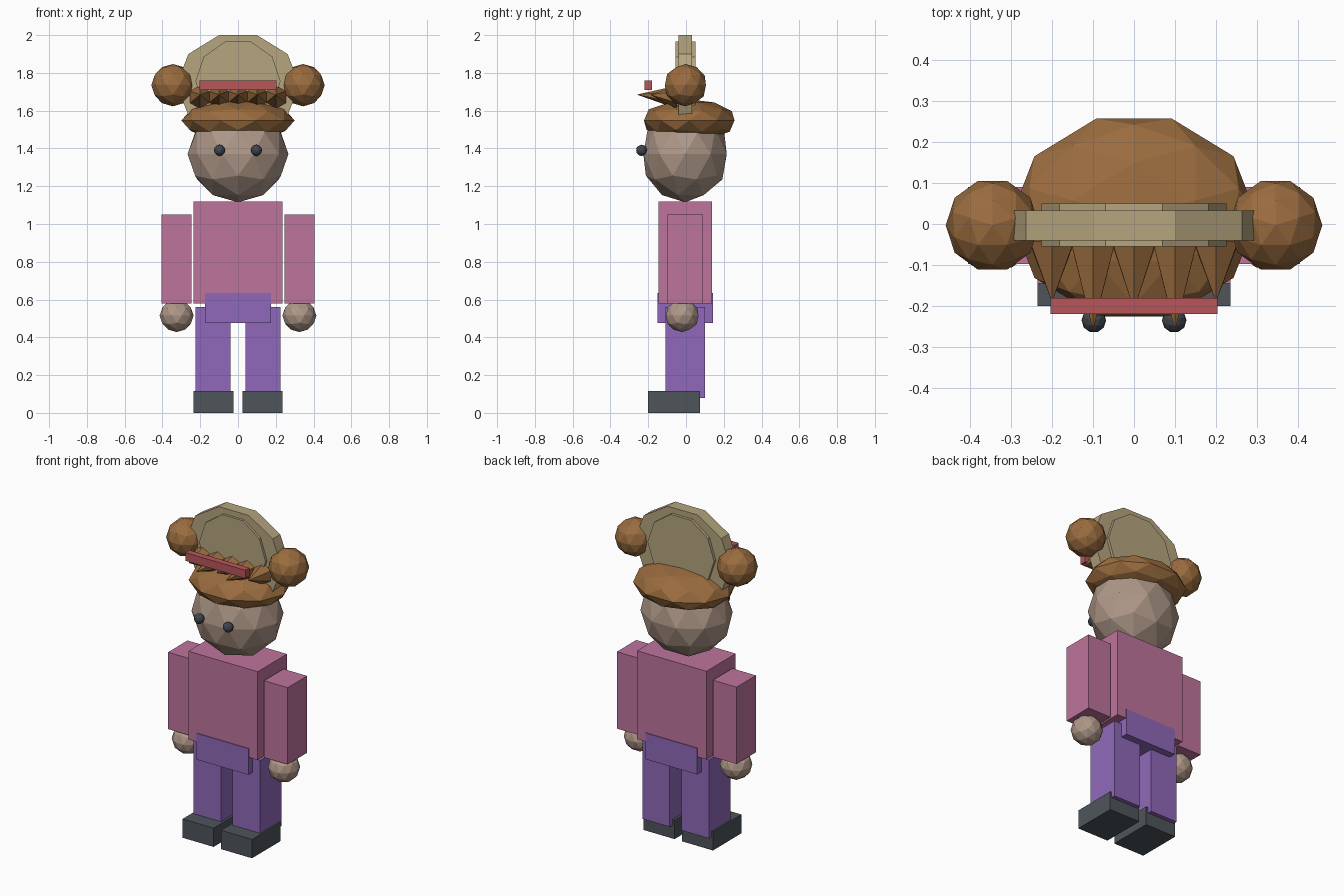
import bpy
import math
from mathutils import Vector

default = bpy.data.objects.get("Cube")
if default:
    bpy.data.objects.remove(default, do_unlink=True)


def material(name, rgb):
    """Flat material from 0-255 display values, stored as linear."""
    col = [((c / 255 + 0.055) / 1.055) ** 2.4 for c in rgb] + [1.0]
    m = bpy.data.materials.new(name)
    m.use_nodes = True
    m.diffuse_color = col
    m.node_tree.nodes["Principled BSDF"].inputs["Base Color"].default_value = col
    return m


PINK = material("pink shirt", (190, 116, 156))
PURPLE = material("purple trousers", (144, 105, 186))
SLATE = material("dark slate", (78, 85, 91))
EYE = material("eye grey", (66, 71, 80))
SKIN = material("skin", (175, 152, 136))
BROWN = material("brown hair", (154, 108, 63))
TAN = material("tan disc", (182, 166, 127))
RED = material("red bar", (184, 86, 90))


def finish(name, mat):
    ob = bpy.context.object
    ob.name = name
    ob.data.materials.append(mat)
    return ob


def box(name, mat, x, y, z):
    """Box from (min, max) ranges."""
    bpy.ops.mesh.primitive_cube_add(
        size=1, location=[sum(r) / 2 for r in (x, y, z)])
    bpy.context.object.scale = [r[1] - r[0] for r in (x, y, z)]
    return finish(name, mat)


def ball(name, mat, loc, radii):
    """Faceted ball, turned so that it is symmetric left to right."""
    rx, ry, rz = radii
    bpy.ops.mesh.primitive_ico_sphere_add(
        subdivisions=2, radius=1, location=loc, rotation=(0, 0, math.pi / 2))
    bpy.context.object.scale = (ry, rx, rz)
    return finish(name, mat)


def disc(name, mat, z, rx, rz, y):
    """Ten-sided disc facing the front, flat side up."""
    bpy.ops.mesh.primitive_cylinder_add(
        vertices=10, radius=1, depth=1, location=(0, sum(y) / 2, z),
        rotation=(math.pi / 2, 0, 0))
    ob = finish(name, mat)
    # Cylinder starts with a vertex on +y: a turn puts it on the x axis
    for v in ob.data.vertices:
        v.co.x, v.co.y = v.co.y, -v.co.x
    ob.scale = (rx, rz, y[1] - y[0])
    return ob


def spike(name, mat, base, tip, radius):
    """Six-sided cone from base to tip."""
    axis = Vector(tip) - Vector(base)
    bpy.ops.mesh.primitive_cone_add(
        vertices=6, radius1=radius, radius2=0, depth=axis.length,
        location=(Vector(base) + Vector(tip)) / 2,
        rotation=axis.to_track_quat('Z', 'Y').to_euler())
    return finish(name, mat)


# Body
box("torso", PINK, (-0.235, 0.235), (-0.145, 0.138), (0.58, 1.12))
box("pelvis", PURPLE, (-0.175, 0.175), (-0.15, 0.143), (0.475, 0.635))

# Limbs, eyes and buns on both sides
for side, s in (("left", 1), ("right", -1)):
    box(side + "_arm", PINK, sorted((s * 0.245, s * 0.405)),
        (-0.098, 0.09), (0.58, 1.05))
    ball(side + "_hand", SKIN, (s * 0.325, -0.02, 0.515), (0.09, 0.09, 0.087))
    box(side + "_leg", PURPLE, sorted((s * 0.04, s * 0.225)),
        (-0.108, 0.1), (0.08, 0.56))
    box(side + "_shoe", SLATE, sorted((s * 0.025, s * 0.235)),
        (-0.2, 0.075), (0, 0.115))
    ball(side + "_eye", EYE, (s * 0.098, -0.235, 1.39), (0.03, 0.03, 0.03))
    ball(side + "_bun", BROWN, (s * 0.345, -0.003, 1.735), (0.114, 0.114, 0.112))

# Head and hair
ball("head", SKIN, (0, -0.005, 1.37), (0.267, 0.232, 0.255))
ball("hair_cap", BROWN, (0, 0.017, 1.548), (0.3, 0.252, 0.112))

# Headdress
disc("headdress_rim", TAN, 1.7375, 0.325, 0.276, (-0.04, 0.033))
disc("headdress_panel", TAN, 1.756, 0.225, 0.22, (-0.055, 0.05))

# Fringe of spikes behind the bar
for i, tip_y in enumerate((-0.19, -0.26, -0.21, -0.26, -0.19)):
    x = (i - 2) * 0.1
    spike("fringe_spike", BROWN, (x, -0.045, 1.672), (x, tip_y, 1.685), 0.062)
box("headdress_bar", RED, (-0.203, 0.203), (-0.219, -0.18), (1.71, 1.76))
